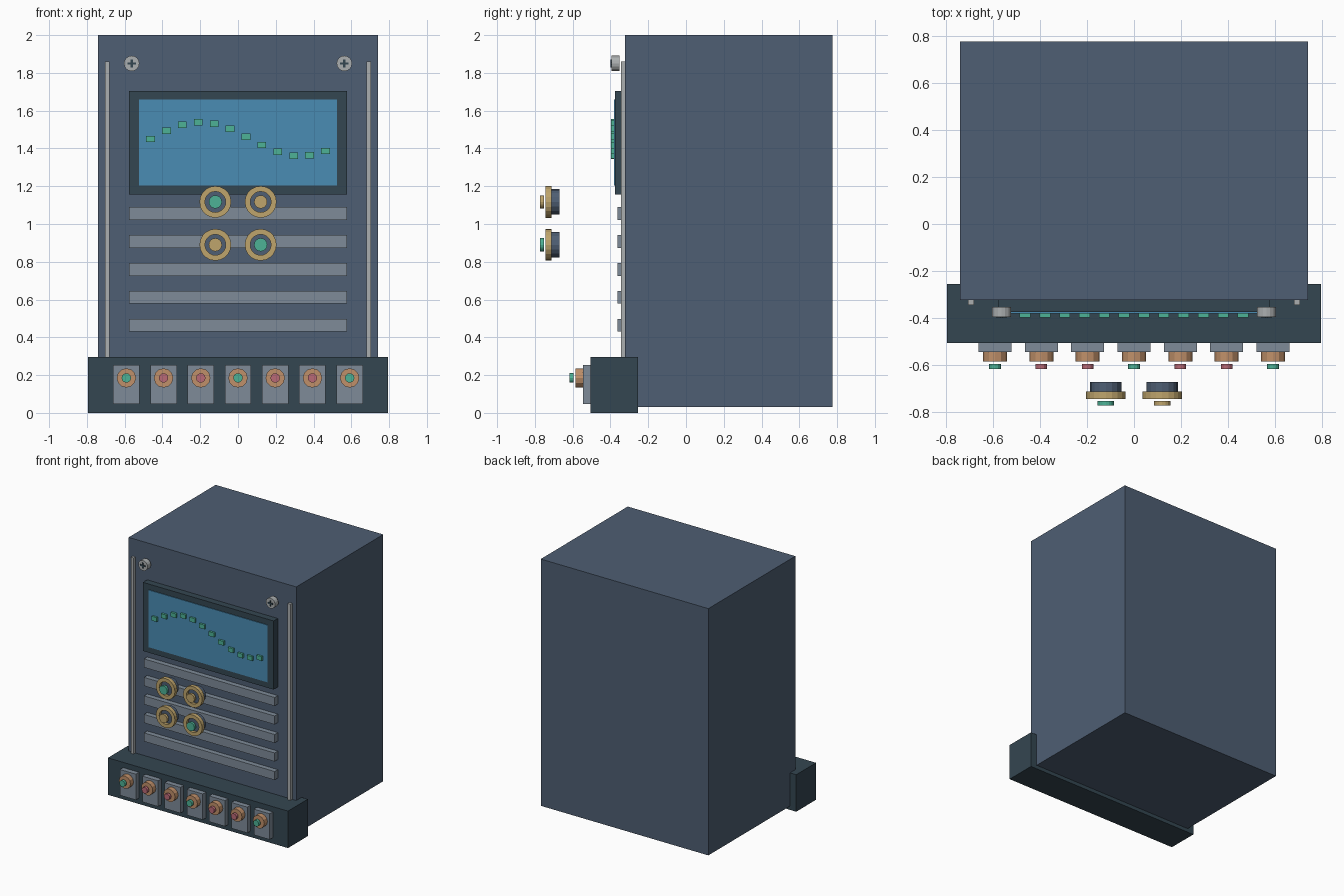
import bpy, bmesh, math
from mathutils import Matrix, Vector

cube = bpy.data.objects.get("Cube")
if cube:
    bpy.data.objects.remove(cube, do_unlink=True)


def material(name, hex_code):
    rgb = [int(hex_code[i:i + 2], 16) / 255 for i in (0, 2, 4)]
    lin = [c / 12.92 if c < 0.04 else ((c + 0.055) / 1.055) ** 2.4 for c in rgb]
    mat = bpy.data.materials.new(name)
    mat.use_nodes = True
    mat.diffuse_color = (*lin, 1)
    bsdf = next(n for n in mat.node_tree.nodes if n.type == 'BSDF_PRINCIPLED')
    bsdf.inputs["Base Color"].default_value = (*lin, 1)
    return mat


SLATE = material("slate blue", "4E5E73")
DARK = material("dark slate", "344651")
BLUE = material("screen blue", "4A8CB4")
GREEN = material("signal green", "4DB296")
GREY = material("vent grey", "7E8B98")
SILVER = material("silver", "ABAFB0")
GOLD = material("brass", "BFA56C")
COPPER = material("copper", "C0906A")
RED = material("rose red", "BA6A76")


def finish(bm, name, mat):
    bmesh.ops.recalc_face_normals(bm, faces=bm.faces)
    mesh = bpy.data.meshes.new(name)
    bm.to_mesh(mesh)
    bm.free()
    mesh.materials.append(mat)
    obj = bpy.data.objects.new(name, mesh)
    bpy.context.collection.objects.link(obj)
    return obj


def box(name, mat, x, y, z):
    """Box from (min, max) ranges on each axis."""
    bm = bmesh.new()
    size = [b - a for a, b in (x, y, z)]
    mid = [(a + b) / 2 for a, b in (x, y, z)]
    bmesh.ops.create_cube(bm, size=1, matrix=Matrix.Translation(mid) @ Matrix.Diagonal((*size, 1)))
    return finish(bm, name, mat)


def turned(name, mat, x, z, y, outer, inner=0, sides=16):
    """Disc or ring whose axis points to the front."""
    bm = bmesh.new()
    profile = [(inner, y[1]), (outer, y[1]), (outer, y[0]), (inner, y[0])]
    verts = [bm.verts.new((x + r, depth, z)) for r, depth in profile]
    edges = [bm.edges.new(pair) for pair in zip(verts, verts[1:])]
    if inner:
        edges.append(bm.edges.new((verts[-1], verts[0])))
    bmesh.ops.spin(bm, geom=verts + edges, cent=(x, 0, z), axis=(0, 1, 0),
                   angle=math.tau, steps=sides)
    bmesh.ops.remove_doubles(bm, verts=bm.verts, dist=0.0001)
    return finish(bm, name, mat)


# Cabinet and front plinth
FRONT = -0.322
box("cabinet", SLATE, (-0.74, 0.74), (FRONT, 0.775), (0.03, 2))
box("plinth", DARK, (-0.795, 0.795), (-0.505, -0.255), (0, 0.295))

# Side trim rails and corner screws
for side, word in ((-1, "right"), (1, "left")):
    rail = sorted((side * 0.68, side * 0.705))
    box(f"{word}_rail", SILVER, rail, (-0.345, FRONT), (0.28, 1.86))
    sx, sz = side * 0.563, 1.85
    turned(f"{word}_screw", SILVER, sx, sz, (-0.395, -0.352), 0.041)
    for part, w, h in (("across", 0.022, 0.006), ("upright", 0.006, 0.022)):
        box(f"{word}_screw_slot_{part}", DARK, (sx - w, sx + w),
            (-0.4, -0.394), (sz - h, sz + h))

# Display with a stepped wave trace
box("display_frame", DARK, (-0.577, 0.577), (-0.375, FRONT), (1.157, 1.705))
box("display_screen", BLUE, (-0.525, 0.525), (-0.38, -0.374), (1.203, 1.66))
for i in range(12):
    x = -0.463 + i * 0.0842
    z = 1.45 + 0.09 * math.sin(i * 0.5)
    box(f"trace_mark_{i + 1}", GREEN, (x - 0.023, x + 0.023),
        (-0.397, -0.379), (z - 0.017, z + 0.017))

# Vent slats
for i in range(5):
    z = 1.055 - i * 0.1477
    box(f"vent_slat_{i + 1}", GREY, (-0.577, 0.577), (-0.362, FRONT), (z - 0.034, z + 0.034))

# Four dials in a square, standing clear of the panel
for row, z in enumerate((1.117, 0.89)):
    for col, x in enumerate((-0.12, 0.12)):
        tag = f"{row + 1}_{col + 1}"
        turned(f"dial_body_{tag}", SLATE, x, z, (-0.72, -0.671), 0.067)
        turned(f"dial_ring_{tag}", GOLD, x, z, (-0.744, -0.713), 0.084, 0.055, 20)
        turned(f"dial_cap_{tag}", GREEN if row == col else GOLD, x, z, (-0.772, -0.752), 0.035)

# Row of push buttons on the plinth
for i in range(7):
    x, z = (i - 3) * 0.197, 0.185
    box(f"button_plate_{i + 1}", GREY, (x - 0.07, x + 0.07), (-0.545, -0.5), (0.047, 0.253))
    turned(f"button_collar_{i + 1}", COPPER, x, z, (-0.585, -0.545), 0.051, sides=12)
    turned(f"button_cap_{i + 1}", RED if i % 3 else GREEN, x, z, (-0.617, -0.595), 0.025, sides=12)
